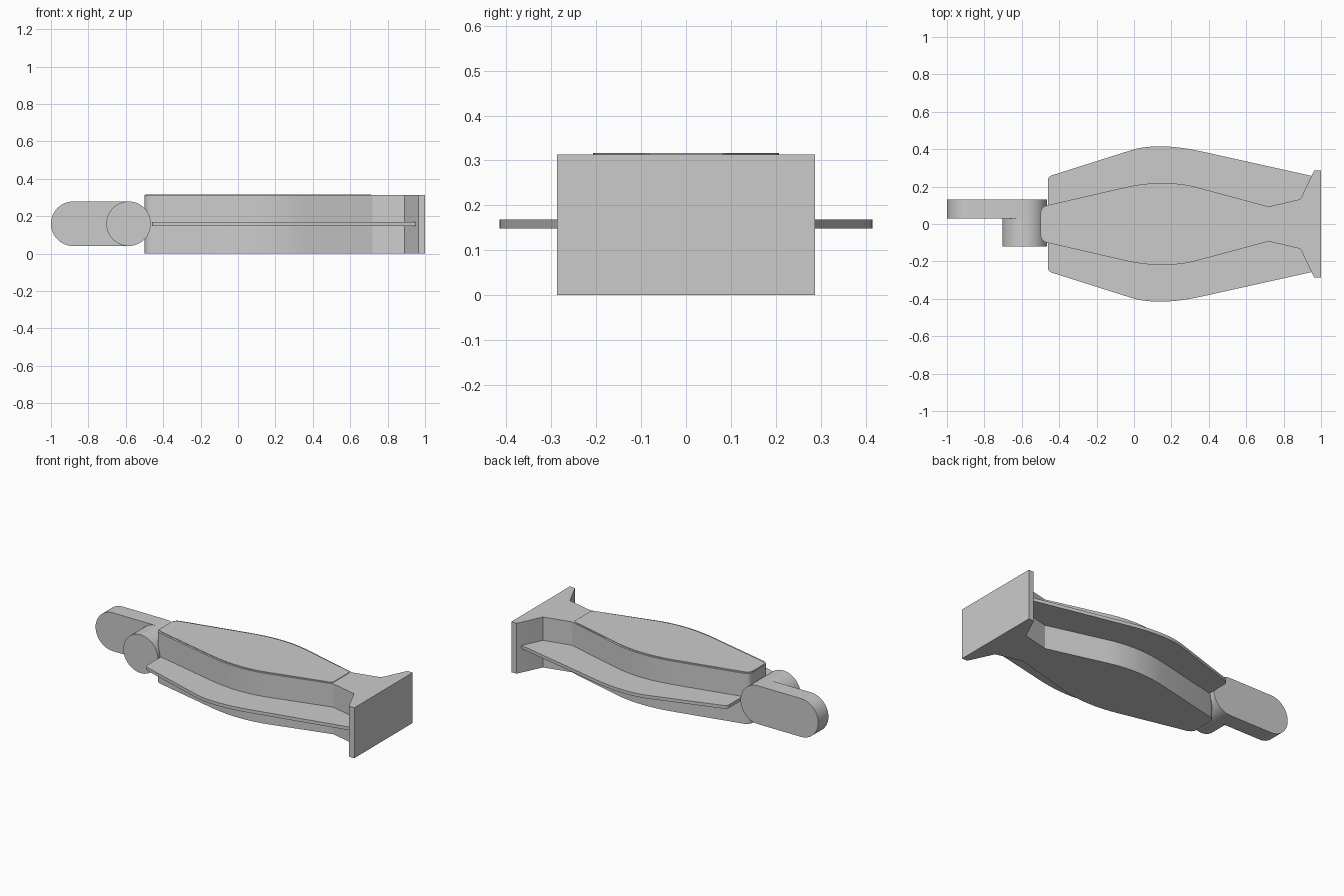
import bpy, bmesh, math

if "Cube" in bpy.data.objects:
    bpy.data.objects.remove(bpy.data.objects["Cube"])


def bend(p0, c, p1, n=10):
    """Points on a smooth bend from p0 to p1 around control point c."""
    return [tuple((1 - t) ** 2 * a + 2 * t * (1 - t) * b + t * t * d
                  for a, b, d in zip(p0, c, p1))
            for t in (i / n for i in range(n + 1))]


def prism(name, pts, lo, hi, axis="z"):
    """Extrude an outline along z, or (x, z) outline along y."""
    bm = bmesh.new()
    place = (lambda p, h: (p[0], p[1], h)) if axis == "z" else (lambda p, h: (p[0], h, p[1]))
    face = bm.faces.new([bm.verts.new(place(p, lo)) for p in pts])
    ext = bmesh.ops.extrude_face_region(bm, geom=[face])
    verts = [v for v in ext["geom"] if isinstance(v, bmesh.types.BMVert)]
    d = hi - lo
    bmesh.ops.translate(bm, verts=verts, vec=(0, 0, d) if axis == "z" else (0, d, 0))
    bmesh.ops.recalc_face_normals(bm, faces=bm.faces[:])
    me = bpy.data.meshes.new(name)
    bm.to_mesh(me)
    bm.free()
    ob = bpy.data.objects.new(name, me)
    bpy.context.collection.objects.link(ob)
    bpy.ops.object.select_all(action="DESELECT")
    ob.select_set(True)
    bpy.context.view_layer.objects.active = ob
    bpy.ops.object.shade_smooth_by_angle(angle=math.radians(15))
    return ob


def both_sides(half):
    return half + [(x, -y) for x, y in reversed(half)]


def stadium(x0, x1, z, r, n=24):
    right = [(x1 + r * math.cos(a), z + r * math.sin(a))
             for a in (-math.pi / 2 + math.pi * i / n for i in range(n + 1))]
    left = [(x0 - r * math.cos(a), z - r * math.sin(a))
            for a in (-math.pi / 2 + math.pi * i / n for i in range(n + 1))]
    if x0 == x1:
        right, left = right[:-1], left[:-1]
    return right + left


# Main body with bulged sides, flaring into the end plate
body = bend((-0.5, 0.055), (-0.5, 0.09), (-0.465, 0.1), 5)
body += bend((-0.06, 0.193), (0.165, 0.247), (0.36, 0.19), 14)
body += [(0.72, 0.093), (0.89, 0.133), (0.955, 0.27), (0.965, 0.287), (1.0, 0.287)]
prism("body", both_sides(body), 0, 0.313)

# Thin raised cover on the top
cover = bend((-0.495, 0.05), (-0.495, 0.08), (-0.46, 0.088), 5)
cover += bend((-0.06, 0.181), (0.165, 0.235), (0.36, 0.178), 14)
cover += [(0.7, 0.09), (0.71, 0.082)]
prism("top_cover", both_sides(cover), 0.305, 0.317)

# Wide flat fin through the middle
fin = bend((-0.46, 0.235), (-0.46, 0.253), (-0.44, 0.26), 4)
fin += bend((-0.02, 0.393), (0.125, 0.44), (0.36, 0.388), 14)
fin += [(0.95, 0.257)]
prism("side_fin", both_sides(fin), 0.148, 0.168)

# Pivot barrel and the offset arm with rounded ends
prism("pivot_barrel", stadium(-0.585, -0.585, 0.16, 0.119), -0.12, 0.05, "y")
prism("arm", stadium(-0.881, -0.585, 0.16, 0.119), 0.03, 0.13, "y")
